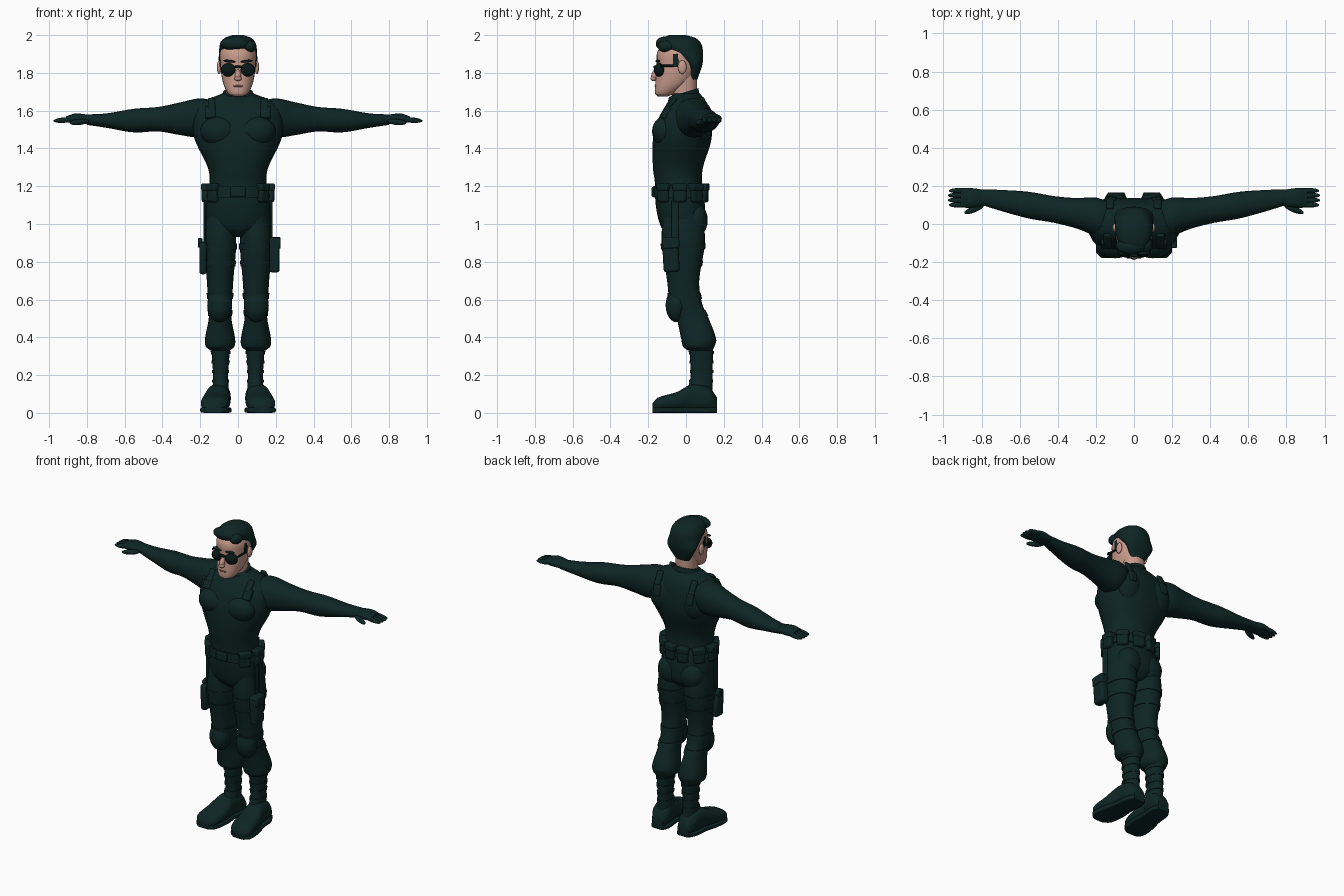
import bpy, bmesh, math
from mathutils import Vector, Matrix

cube = bpy.data.objects.get("Cube")
if cube:
    bpy.data.objects.remove(cube, do_unlink=True)


def material(name, rgb):
    mat = bpy.data.materials.new(name)
    mat.use_nodes = True
    mat.diffuse_color = (*rgb, 1)
    mat.node_tree.nodes["Principled BSDF"].inputs["Base Color"].default_value = (*rgb, 1)
    return mat


SUIT = material("dark teal cloth", (.004, .019, .018))
SKIN = material("skin", (.58, .33, .26))
LIP = material("lips", (.36, .17, .13))
LENS = material("black lens", (.003, .009, .009))


def finish(name, bm, mat, mirror, bevel=0):
    bmesh.ops.recalc_face_normals(bm, faces=bm.faces)
    mesh = bpy.data.meshes.new(name)
    bm.to_mesh(mesh)
    bm.free()
    mesh.materials.append(mat)
    ob = bpy.data.objects.new(name, mesh)
    bpy.context.collection.objects.link(ob)
    if bevel:
        rounding = ob.modifiers.new("rounding", "BEVEL")
        rounding.width, rounding.segments = bevel, 2
    if mirror:
        ob.modifiers.new("mirror", "MIRROR").use_mirror_merge = False
    bpy.ops.object.select_all(action="DESELECT")
    ob.select_set(True)
    bpy.context.view_layer.objects.active = ob
    bpy.ops.object.shade_smooth_by_angle(angle=math.radians(50))


def sample(rows, t):
    """Smoothly interpolated half width, low and high at position t."""
    last = len(rows) - 1
    i = max(k for k in range(last) if k == 0 or rows[k][0] <= t)

    def slope(k):
        before, after = rows[max(k - 1, 0)], rows[min(k + 1, last)]
        return (Vector(after[1:]) - Vector(before[1:])) / (after[0] - before[0])

    span = rows[i + 1][0] - rows[i][0]
    start, end = Vector(rows[i][1:]), Vector(rows[i + 1][1:])
    points = [start, start + slope(i) * span / 3, end - slope(i + 1) * span / 3, end]
    while len(points) > 1:
        points = [a.lerp(b, (t - rows[i][0]) / span) for a, b in zip(points, points[1:])]
    return points[0]


def loft(name, axis, rows, mat=SUIT, mirror=False, power=2.2, mid=0, drift=0, shear=0, sides=28, steps=5):
    """Rounded sections (position, half width, low, high) skinned along an axis."""
    place = {"x": lambda t, u, v: (t, u, v), "y": lambda t, u, v: (u, t, v),
             "z": lambda t, u, v: (u, v, t + shear * v)}[axis]
    stations = [a[0] + (b[0] - a[0]) * k / steps for a, b in zip(rows, rows[1:]) for k in range(steps)]
    bm, rings = bmesh.new(), []
    for t in stations + [rows[-1][0]]:
        width, low, high = sample(rows, t)
        ring = []
        for i in range(sides):
            angle = math.tau * i / sides
            c, s = (math.copysign(abs(w) ** (2 / power), w) for w in (math.cos(angle), math.sin(angle)))
            ring.append(bm.verts.new(place(t, mid + drift * t + c * width,
                                           (low + high) / 2 + s * (high - low) / 2)))
        rings.append(ring)
    for lower, upper in zip(rings, rings[1:]):
        for i in range(sides):
            j = (i + 1) % sides
            bm.faces.new((lower[i], lower[j], upper[j], upper[i]))
    bm.faces.new(rings[0])
    bm.faces.new(rings[-1])
    finish(name, bm, mat, mirror)


def band(name, rows, height, half, grow, **options):
    """Strap that follows a body part at one height."""
    edges = []
    for z in (height - half, height + half):
        width, low, high = sample(rows, z)
        edges.append((z, width + grow, low - grow, high + grow))
    loft(name, "z", edges, **options)


def blob(name, at, radii, mat=SUIT, mirror=False, aim=(0, 0, 1)):
    """Ellipsoid whose third radius points along aim."""
    bm = bmesh.new()
    turn = Vector((0, 0, 1)).rotation_difference(Vector(aim)).to_matrix().to_4x4()
    bmesh.ops.create_uvsphere(bm, u_segments=20, v_segments=12, radius=1,
                              matrix=Matrix.Translation(at) @ turn @ Matrix.Diagonal((*radii, 1)))
    finish(name, bm, mat, mirror)


def box(name, at, size, mat=SUIT, mirror=False, tilt=0, turn=0, bevel=.008):
    bm = bmesh.new()
    rotation = Matrix.Rotation(turn, 4, "Z") @ Matrix.Rotation(tilt, 4, "X")
    bmesh.ops.create_cube(bm, size=1, matrix=Matrix.Translation(at) @ rotation @ Matrix.Diagonal((*size, 1)))
    finish(name, bm, mat, mirror, bevel)


# Torso: height, half width, front, back
torso = [(.93, .05, -.08, .06), (.98, .15, -.13, .1), (1.1, .17, -.16, .1), (1.22, .15, -.165, .085),
         (1.3, .16, -.175, .09), (1.45, .23, -.175, .135), (1.56, .24, -.145, .13),
         (1.64, .2, -.1, .11), (1.69, .085, -.07, .075)]
loft("torso", "z", torso)
blob("chest_muscles", at=(.1, -.11, 1.49), radii=(.1, .07, .08), mirror=True)
blob("shoulder_blades", at=(.11, .08, 1.52), radii=(.09, .06, .11), mirror=True)
blob("buttocks", at=(.08, .05, 1.02), radii=(.08, .065, .09), mirror=True)
loft("collar", "z", [(1.62, .1, -.11, .08), (1.7, .08, -.09, .065)], shear=.3)

# Arms and hands: distance out, half depth, bottom, top
loft("arms", "x", [(.12, .085, 1.5, 1.65), (.2, .1, 1.46, 1.665), (.3, .08, 1.47, 1.645),
                   (.42, .07, 1.49, 1.62), (.55, .07, 1.485, 1.61), (.7, .055, 1.51, 1.585),
                   (.8, .04, 1.525, 1.58)], mirror=True, mid=.005, drift=.17)
loft("palms", "x", [(.77, .04, 1.53, 1.575), (.86, .052, 1.53, 1.585), (.91, .05, 1.54, 1.57)],
     mirror=True, mid=.137)
for k, finger in enumerate(("index", "middle", "ring", "little")):
    blob(finger + "_fingers", at=(.925 - .005 * abs(k - 1.5), .1 + .025 * k, 1.55),
         radii=(.014, .014, .055), mirror=True, aim=(1, 0, -.08))
blob("thumbs", at=(.84, .077, 1.54), radii=(.016, .016, .055), mirror=True, aim=(1, -.4, -.1))

# Legs: height, half width, front, back
leg = [(.33, .05, .01, .14), (.35, .075, -.015, .15), (.39, .08, -.025, .16), (.5, .06, -.05, .12),
       (.58, .063, -.085, .085), (.7, .07, -.1, .07), (.9, .085, -.13, .1), (1.05, .07, -.12, .09)]
loft("trouser_legs", "z", leg, mirror=True, mid=.095)
blob("knee_pads", at=(.097, -.05, .57), radii=(.066, .058, .09), mirror=True)
for height in (.53, .62, .79, .88):
    band("leg_straps", leg, height, half=.016, grow=.005, mirror=True, mid=.095)

# Boots
shaft = [(.05, .048, -.01, .15), (.13, .043, .01, .14), (.2, .04, .025, .14), (.37, .052, .015, .145)]
loft("boot_shafts", "z", shaft, mirror=True, mid=.092)
for k in range(4):
    band("boot_bands", shaft, .17 + .05 * k, half=.008, grow=.004, mirror=True, mid=.092)
foot = [(-.178, .04, .01, .05), (-.15, .07, .01, .08), (-.05, .075, .01, .11), (.03, .062, .01, .15),
        (.12, .06, .01, .14), (.165, .04, .01, .08)]
loft("boot_feet", "y", foot, mirror=True, power=2.5, mid=.11, drift=-.1)
loft("boot_soles", "y", [(y, width + .003, 0, .03) for y, width, low, high in foot],
     mirror=True, power=6, mid=.11, drift=-.1)

# Belt with pouches spaced around the hips
band("belt", torso, 1.17, half=.03, grow=.008)
box("buckle", at=(0, -.172, 1.17), size=(.08, .02, .055))
for spot, degrees in (("front", -40), ("side", 0), ("rear", 40), ("back", 75)):
    angle = math.radians(degrees)
    x, y = .17 * math.cos(angle), .13 * math.sin(angle) - .033
    turn = angle + math.pi / 2
    box(spot + "_pouches", at=(x, y, 1.165), size=(.07, .045, .1), mirror=True, turn=turn, bevel=.012)
    box(spot + "_pouch_flaps", at=(x, y, 1.195), size=(.076, .05, .04), mirror=True, turn=turn)

# Thigh holster on the right, utility pouch on the left
box("holster", at=(-.185, -.07, .82), size=(.04, .075, .17), tilt=.06, bevel=.014)
box("holster_grip", at=(-.2, -.055, .9), size=(.026, .04, .045), tilt=.4)
box("thigh_pouch", at=(.193, -.08, .83), size=(.055, .085, .17), tilt=.06, bevel=.014)
box("thigh_pouch_flap", at=(.196, -.08, .9), size=(.06, .09, .06), tilt=.06)
box("leg_hangers", at=(.176, -.06, 1), size=(.012, .04, .25), mirror=True, bevel=.004)

# Shoulder harness
box("front_harness_buckles", at=(.145, -.105, 1.59), size=(.055, .03, .07), mirror=True, tilt=-.5)
box("front_harness_straps", at=(.14, -.08, 1.635), size=(.04, .02, .08), mirror=True, tilt=-.75)
box("back_harness_buckles", at=(.12, .13, 1.56), size=(.05, .025, .07), mirror=True, tilt=.15)
box("back_harness_straps", at=(.125, .105, 1.63), size=(.04, .02, .09), mirror=True, tilt=.5)

# Head and neck
loft("neck", "z", [(1.64, .06, -.07, .055), (1.8, .07, -.09, .06)], SKIN)
loft("head", "z", [(1.675, .025, -.15, -.1), (1.69, .052, -.163, -.06), (1.75, .08, -.162, .025),
                   (1.84, .093, -.155, .07), (1.92, .092, -.148, .078), (1.98, .03, -.08, .02)], SKIN)
blob("nose", at=(0, -.164, 1.787), radii=(.016, .02, .032), mat=SKIN, aim=(0, .25, 1))
blob("nose_tip", at=(0, -.172, 1.77), radii=(.02, .016, .013), mat=SKIN)
blob("ears", at=(.1, -.02, 1.83), radii=(.012, .023, .036), mat=SKIN, mirror=True)
blob("mouth", at=(0, -.158, 1.73), radii=(.028, .009, .006), mat=LIP)

# Hair with swept front
loft("hair", "z", [(1.765, .05, .01, .06), (1.85, .099, 0, .088), (1.91, .1, -.1, .09),
                   (1.955, .094, -.145, .08), (1.985, .07, -.125, .05), (2, .03, -.09, 0)])
blob("hair_quiff", at=(-.015, -.115, 1.955), radii=(.08, .045, .037))
blob("hair_side_sweep", at=(.06, -.105, 1.94), radii=(.037, .045, .032))
box("sideburns", at=(.092, -.055, 1.865), size=(.012, .03, .07), mirror=True, bevel=.004)
blob("eyebrows", at=(.045, -.15, 1.862), radii=(.007, .012, .034), mirror=True, aim=(1, 0, .1))

# Wraparound sunglasses
blob("sunglass_lenses", at=(.049, -.14, 1.816), radii=(.041, .031, .036), mat=LENS, mirror=True)
box("sunglass_bridge", at=(0, -.163, 1.832), size=(.04, .018, .012), mat=LENS, bevel=.004)
box("sunglass_arms", at=(.094, -.08, 1.838), size=(.008, .11, .012), mat=LENS, mirror=True, bevel=.002)
